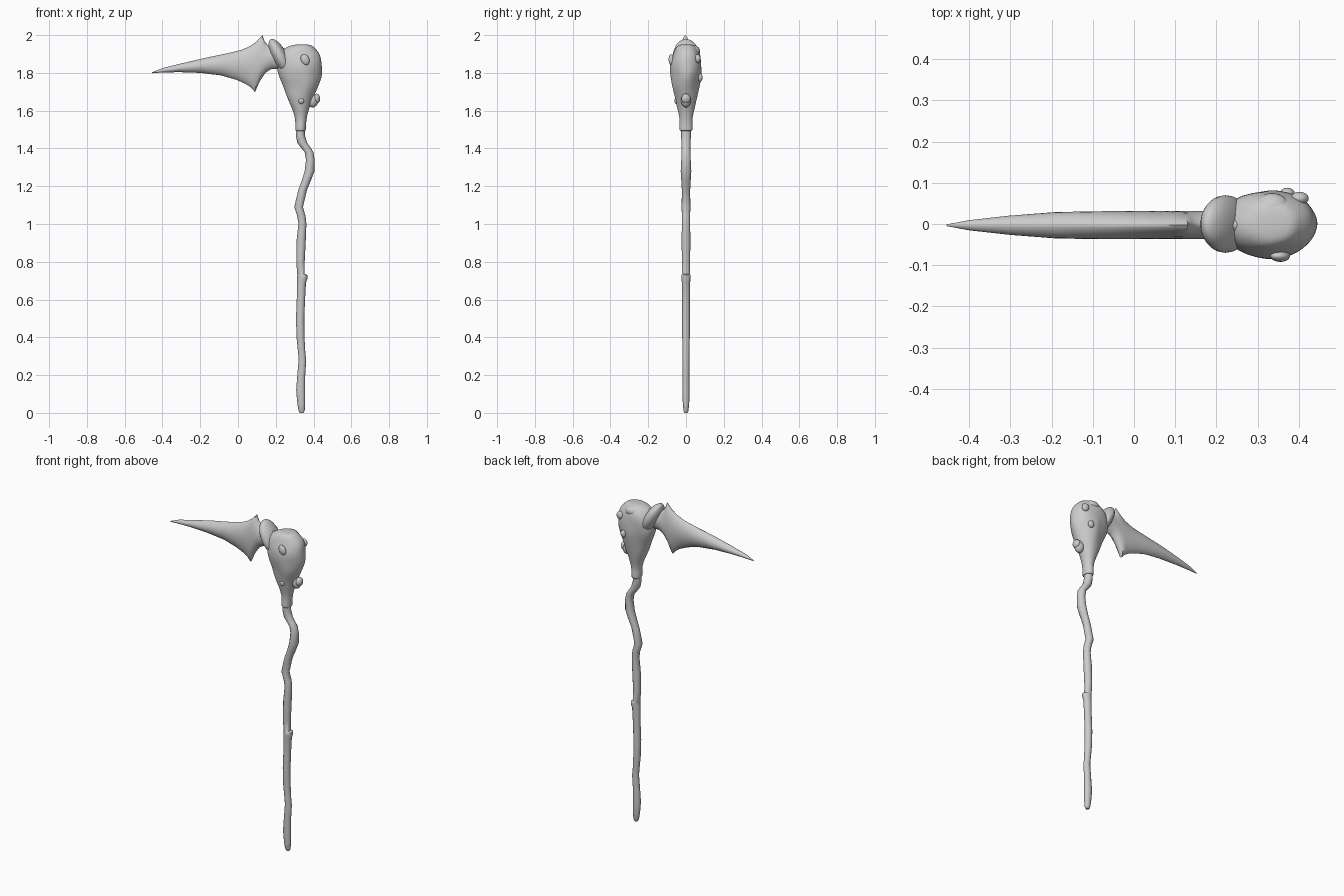
import bpy, bmesh, math
from mathutils import Vector, noise


def loft(name, rings, angle=60, subsurf=0):
    """Skin a list of equal-length point rings and cap both ends."""
    bm = bmesh.new()
    loops = [[bm.verts.new(p) for p in r] for r in rings]
    n = len(rings[0])
    for a, b in zip(loops, loops[1:]):
        for i in range(n):
            j = (i + 1) % n
            bm.faces.new((a[i], a[j], b[j], b[i]))
    bm.faces.new(loops[0])
    bm.faces.new(loops[-1])
    bmesh.ops.recalc_face_normals(bm, faces=bm.faces)
    me = bpy.data.meshes.new(name)
    bm.to_mesh(me)
    bm.free()
    ob = bpy.data.objects.new(name, me)
    bpy.context.collection.objects.link(ob)
    smooth(ob, angle)
    if subsurf:
        m = ob.modifiers.new("Subdivision", 'SUBSURF')
        m.levels = m.render_levels = subsurf
    return ob


def smooth(ob, angle=60):
    bpy.ops.object.select_all(action='DESELECT')
    ob.select_set(True)
    bpy.context.view_layer.objects.active = ob
    bpy.ops.object.shade_smooth_by_angle(angle=math.radians(angle))


def ring(cx, z, rx, ry, n):
    return [Vector((cx + rx * math.cos(t), ry * math.sin(t), z))
            for t in (2 * math.pi * i / n for i in range(n))]


def lump(name, loc, scale, rot=(0, 0, 0)):
    bpy.ops.mesh.primitive_uv_sphere_add(segments=24, ring_count=14, location=loc, rotation=rot)
    ob = bpy.context.object
    ob.name = name
    ob.scale = scale
    smooth(ob)
    return ob


# Crooked wooden handle: z, centre x, radius x, radius y
handle = [(0, .337, .010, .008), (.01, .337, .016, .013), (.05, .335, .021, .017),
          (.12, .332, .024, .019), (.20, .335, .021, .018), (.28, .341, .020, .018),
          (.31, .338, .019, .018), (.40, .331, .021, .020), (.50, .329, .022, .021),
          (.60, .333, .022, .020), (.69, .336, .024, .022), (.715, .341, .028, .024),
          (.73, .341, .027, .024), (.735, .333, .020, .022), (.80, .331, .022, .022),
          (.92, .335, .024, .023), (1.0, .341, .021, .022), (1.04, .336, .022, .022),
          (1.09, .321, .023, .023), (1.18, .342, .023, .022), (1.23, .362, .024, .025),
          (1.28, .379, .026, .028), (1.34, .383, .023, .025), (1.38, .376, .023, .024),
          (1.405, .358, .026, .023), (1.43, .340, .026, .024), (1.47, .330, .024, .026),
          (1.51, .330, .023, .026)]
loft("handle", [ring(x, z, rx, ry, 12) for z, x, rx, ry in handle])

# Knobbly head: z, left x, right x, half depth
head = [(1.492, .31, .355, .028), (1.495, .303, .360, .036), (1.52, .303, .360, .036),
        (1.56, .303, .363, .033), (1.61, .288, .375, .045), (1.67, .262, .402, .060),
        (1.73, .237, .428, .074), (1.79, .212, .446, .083), (1.85, .205, .449, .085),
        (1.90, .212, .436, .077), (1.935, .250, .408, .058), (1.952, .300, .385, .033)]
rings = []
for z, a, b, h in head:
    r = ring((a + b) / 2, z, (b - a) / 2, h, 20)
    c = Vector(((a + b) / 2, 0, z))
    k = .014 * min(1, max(0, (z - 1.55) / .15))
    rings.append([p + (p - c).normalized() * k * noise.noise(p * 16) for p in r])
loft("head", rings, subsurf=2)

# Slanted lip that grips the blade
lump("blade_lip", (.222, 0, 1.885), (.040, .070, .105), (0, math.radians(-28), 0))

# Studs and knots on the head
lump("stud_front_upper", (.355, -.078, 1.87), (.022, .014, .030), (0, math.radians(-25), 0))
lump("stud_front_lower", (.335, -.050, 1.652), (.015, .012, .016))
lump("stud_back_upper", (.402, .062, 1.875), (.022, .016, .024))
lump("stud_back_lower", (.372, .074, 1.775), (.018, .014, .022))
lump("knot_side_base", (.395, 0, 1.655), (.030, .026, .038))
lump("knot_side_tip", (.415, 0, 1.664), (.020, .024, .026))
lump("knot_ridge", (.335, .035, 1.915), (.045, .040, .032))

# Blade: slanted sections from top point to bottom point, with half thickness
blade = [((-.455, 1.803), (-.455, 1.798), .002), ((-.40, 1.825), (-.405, 1.802), .012),
         ((-.30, 1.850), (-.31, 1.804), .023), ((-.18, 1.878), (-.20, 1.800), .032),
         ((-.06, 1.903), (-.09, 1.787), .034), ((.02, 1.922), (-.01, 1.764), .034),
         ((.07, 1.945), (.04, 1.742), .034), ((.10, 1.968), (.07, 1.722), .034),
         ((.13, 2.0), (.09, 1.698), .034), ((.140, 1.968), (.115, 1.755), .034),
         ((.160, 1.945), (.145, 1.800), .034), ((.180, 1.938), (.175, 1.820), .034),
         ((.25, 1.93), (.25, 1.82), .034)]
rings = []
for (xt, zt), (xb, zb), h in blade:
    r = []
    for i in range(24):
        t = 2 * math.pi * i / 24
        u = (math.sin(t) + 1) / 2
        y = h * math.copysign(abs(math.cos(t)) ** 1.3, math.cos(t))
        r.append(Vector((xb + (xt - xb) * u, y - .003, zb + (zt - zb) * u)))
    rings.append(r)
loft("blade", rings, angle=50)
